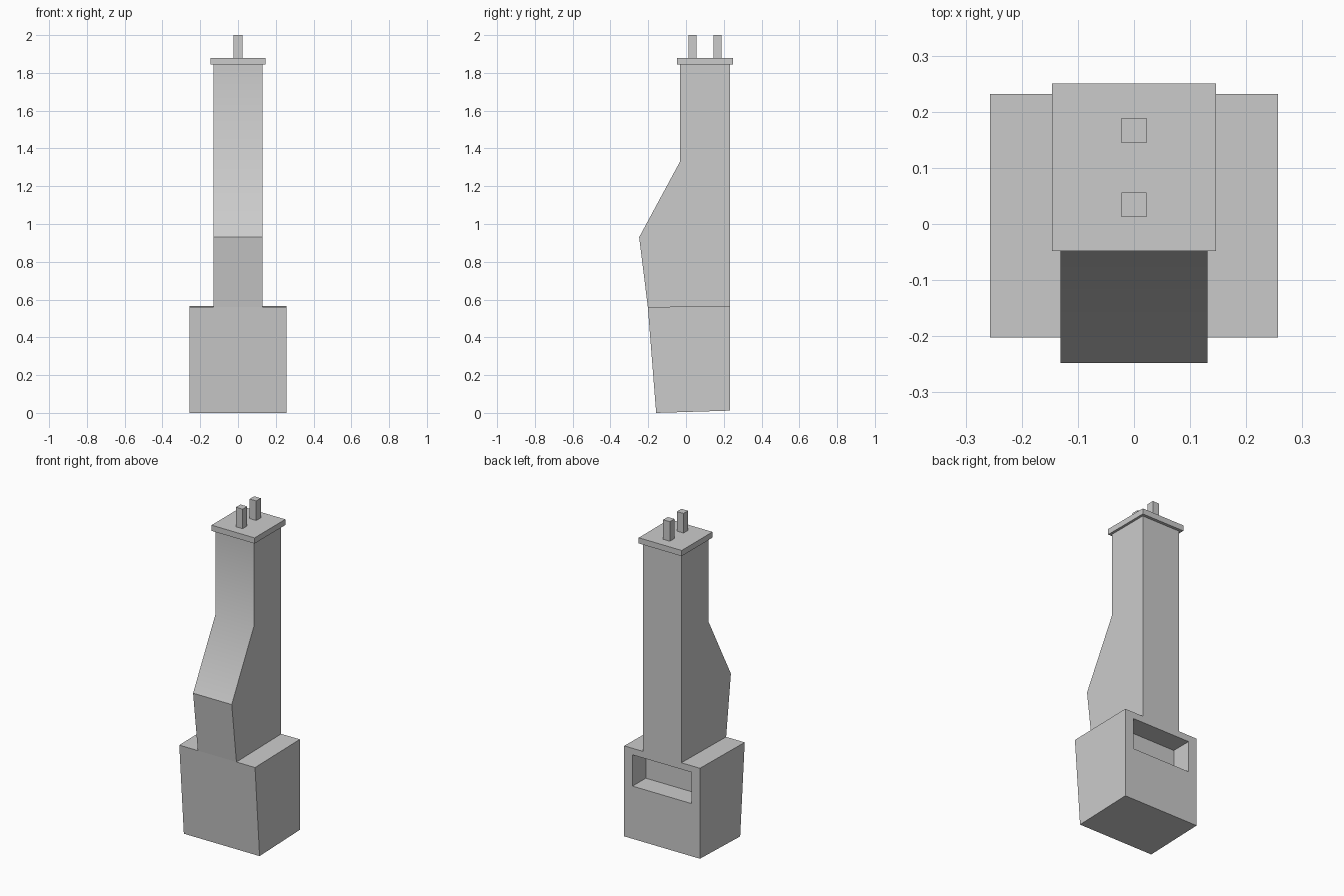
import bpy, bmesh, math

cube = bpy.data.objects.get("Cube")
if cube:
    bpy.data.objects.remove(cube, do_unlink=True)

STONE = (0.6, 0.6, 0.6, 1)
stone = bpy.data.materials.new("grey stone")
stone.use_nodes = True
stone.diffuse_color = STONE
stone.node_tree.nodes["Principled BSDF"].inputs["Base Color"].default_value = STONE


def prism(name, profile, half_width):
    """Extrude a (y, z) side profile across x."""
    bm = bmesh.new()
    side = bm.faces.new([bm.verts.new((-half_width, y, z)) for y, z in profile])
    grown = bmesh.ops.extrude_face_region(bm, geom=[side])["geom"]
    verts = [v for v in grown if isinstance(v, bmesh.types.BMVert)]
    bmesh.ops.translate(bm, verts=verts, vec=(2 * half_width, 0, 0))
    bmesh.ops.recalc_face_normals(bm, faces=bm.faces)
    mesh = bpy.data.meshes.new(name)
    bm.to_mesh(mesh)
    bm.free()
    mesh.materials.append(stone)
    obj = bpy.data.objects.new(name, mesh)
    bpy.context.collection.objects.link(obj)
    return obj


def block(name, y0, y1, z0, z1, half_width):
    return prism(name, [(y0, z0), (y1, z0), (y1, z1), (y0, z1)], half_width)


def activate(obj):
    bpy.ops.object.select_all(action="DESELECT")
    obj.select_set(True)
    bpy.context.view_layer.objects.active = obj


BACK = 0.232
FRONT = -0.202

# Hearth base with a leaning front and slightly uneven floor
base = prism("hearth_base",
             [(-0.158, 0), (BACK, 0.012), (BACK, 0.567), (FRONT, 0.56)], 0.257)

# Firebox opening cut into the back of the base
cutter = block("firebox_cutter", BACK - 0.128, BACK + 0.1, 0.335, 0.527, 0.2)
cutter.hide_render = True
cut = base.modifiers.new("firebox", "BOOLEAN")
cut.operation = "DIFFERENCE"
cut.solver = "EXACT"
cut.object = cutter
activate(base)
bpy.ops.object.modifier_apply(modifier=cut.name)
bpy.data.objects.remove(cutter, do_unlink=True)

# Chimney stack with its bulging smoke chamber
stack = prism("chimney_stack",
              [(FRONT, 0.56), (BACK, 0.567), (BACK, 1.85),
               (-0.032, 1.85), (-0.032, 1.33), (-0.248, 0.93)], 0.131)
activate(stack)
bpy.ops.object.shade_smooth_by_angle(angle=math.radians(30))

# Overhanging cap slab
block("chimney_cap", -0.048, 0.25, 1.845, 1.88, 0.146)

# Two square flue pots
for label, y in (("front", 0.0345), ("back", 0.1665)):
    block(label + "_flue", y - 0.022, y + 0.022, 1.875, 2.0, 0.0225)
